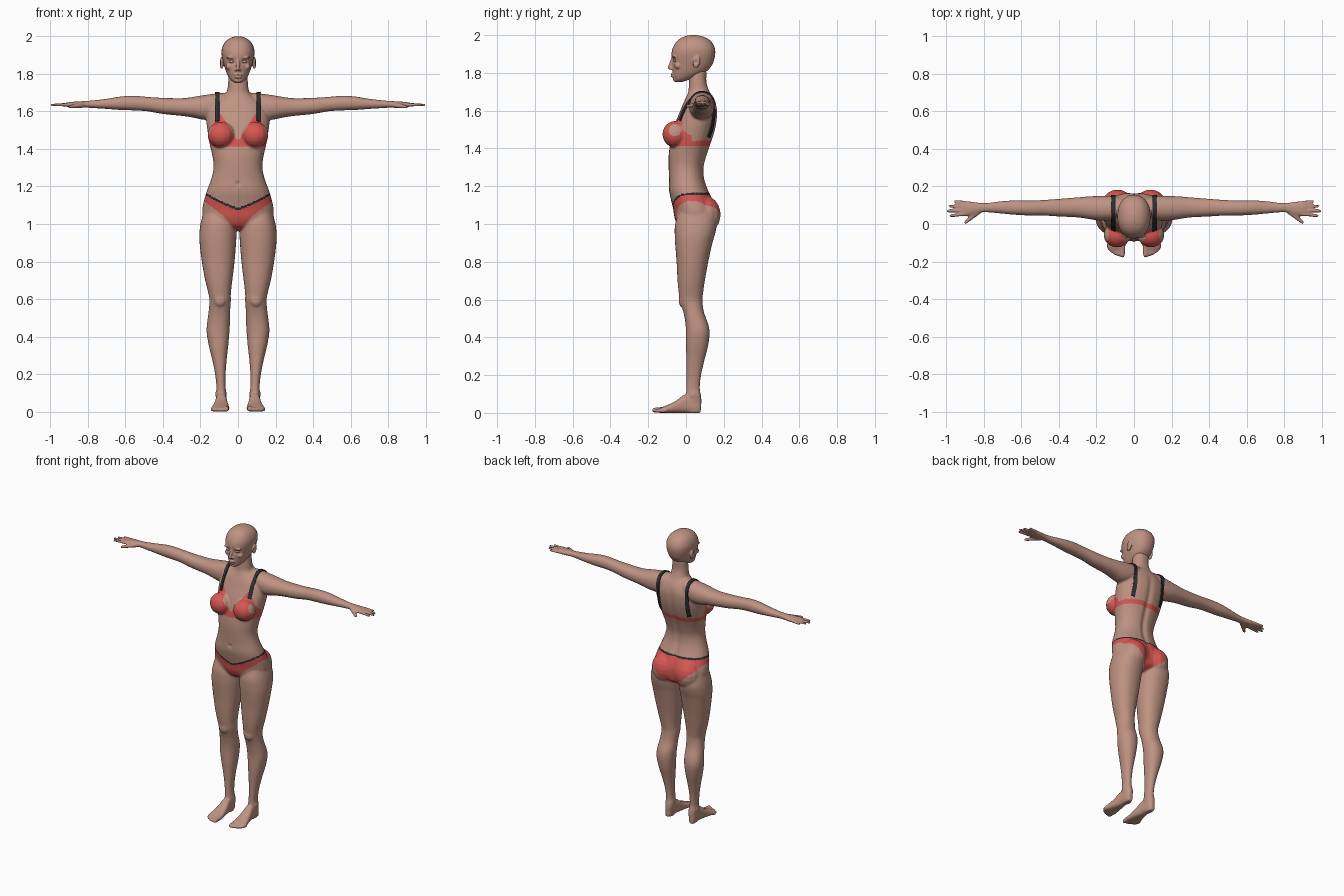
import bpy, bmesh, math
from mathutils import Vector, Matrix
from mathutils.bvhtree import BVHTree

if "Cube" in bpy.data.objects:
    bpy.data.objects.remove(bpy.data.objects["Cube"])


def material(name, rgb):
    m = bpy.data.materials.new(name)
    m.diffuse_color = (*rgb, 1)
    m.use_nodes = True
    m.node_tree.nodes["Principled BSDF"].inputs["Base Color"].default_value = m.diffuse_color
    return m


SKIN = material("skin", (0.52, 0.29, 0.225))
RED = material("red_fabric", (0.68, 0.095, 0.085))
BLACK = material("black_trim", (0.025, 0.027, 0.028))


def spline(rows, steps=3):
    """Catmull-Rom interpolation of section rows."""
    out = []
    for i in range(len(rows) - 1):
        a, b = rows[max(i - 1, 0)], rows[i]
        c, d = rows[i + 1], rows[min(i + 2, len(rows) - 1)]
        for k in range(steps):
            t = k / steps
            out.append([0.5 * (2 * q + (r - p) * t + (2 * p - 5 * q + 4 * r - s) * t * t
                               + (3 * q - p - 3 * r + s) * t ** 3)
                        for p, q, r, s in zip(a, b, c, d)])
    return out + [list(rows[-1])]


def skin_rings(bm, rings):
    """Closed shell over a list of point rings."""
    rings = [[bm.verts.new(p) for p in r] for r in rings]
    n = len(rings[0])
    for r, q in zip(rings, rings[1:]):
        for i in range(n):
            bm.faces.new((r[i], r[(i + 1) % n], q[(i + 1) % n], q[i]))
    bm.faces.new(rings[0])
    bm.faces.new(rings[-1])


def loft(bm, axis, rows, side=1, power=2.2, n=28):
    """Skin of rounded sections: position, then low/high on the other two axes."""
    rings = []
    for pos, a0, a1, b0, b1 in spline(rows):
        ring = []
        for i in range(n):
            t = 2 * math.pi * i / n
            u, v = (math.copysign(abs(f) ** (2 / power), f) for f in (math.cos(t), math.sin(t)))
            co = [(a0 + a1) / 2 + (a1 - a0) / 2 * u, (b0 + b1) / 2 + (b1 - b0) / 2 * v]
            co.insert(axis, pos)
            co[0] *= side
            ring.append(co)
        rings.append(ring)
    skin_rings(bm, rings)


def revolve(bm, profile, m, n=14):
    turn = [2 * math.pi * i / n for i in range(n)]
    skin_rings(bm, [[m @ Vector((r * math.cos(t), r * math.sin(t), h)) for t in turn]
                    for h, r in profile])


def blob(bm, c, r, side=1, tilt=0):
    arc = [math.pi * (i + .3) / 9.6 for i in range(10)]
    m = (Matrix.Translation((c[0] * side, c[1], c[2])) @ Matrix.Rotation(tilt, 4, 'X')
         @ Matrix.Diagonal((*r, 1)))
    revolve(bm, [(-math.cos(a), math.sin(a)) for a in arc], m)


def finger(bm, p, q, r0, r1, side=1):
    """Tapered rod with round ends."""
    p, q = (Vector((v[0] * side, v[1], v[2])) for v in (p, q))
    d = q - p
    arc = [math.radians(a) for a in (8, 35, 62, 90)]
    prof = [(-r0 * math.cos(a), r0 * math.sin(a)) for a in arc]
    prof += [(d.length + r1 * math.cos(a), r1 * math.sin(a)) for a in reversed(arc)]
    revolve(bm, prof, Matrix.Translation(p) @ d.to_track_quat('Z', 'Y').to_matrix().to_4x4(), 12)


def fuse(name, bm, voxel, smooth):
    """Melt overlapping parts into one smooth skin."""
    bmesh.ops.recalc_face_normals(bm, faces=bm.faces)
    me = bpy.data.meshes.new(name)
    bm.to_mesh(me)
    bm.free()
    ob = bpy.data.objects.new(name, me)
    bpy.context.collection.objects.link(ob)
    mod = ob.modifiers.new("fuse", 'REMESH')
    mod.mode = 'VOXEL'
    mod.voxel_size = voxel
    mod = ob.modifiers.new("soften", 'SMOOTH')
    mod.factor = 0.5
    mod.iterations = smooth
    dg = bpy.context.evaluated_depsgraph_get()
    me = bpy.data.meshes.new_from_object(ob.evaluated_get(dg))
    ob.modifiers.clear()
    ob.data = me
    me.materials.clear()
    for m in (SKIN, RED, BLACK):
        me.materials.append(m)
    me.polygons.foreach_set("use_smooth", [True] * len(me.polygons))
    return ob


def dent(me, c, r, push):
    c, push = Vector(c), Vector(push)
    for v in me.vertices:
        d = (v.co - c).length / r
        if d < 2.5:
            v.co += push * math.exp(-d * d)


def plain(name, bm, mat, smooth):
    me = bpy.data.meshes.new(name)
    bmesh.ops.recalc_face_normals(bm, faces=bm.faces)
    bm.to_mesh(me)
    bm.free()
    me.materials.append(mat)
    me.polygons.foreach_set("use_smooth", [smooth] * len(me.polygons))
    ob = bpy.data.objects.new(name, me)
    bpy.context.collection.objects.link(ob)
    return ob


# ---- body: torso with neck, then mirrored arms and legs
bm = bmesh.new()
torso = [(.965, .0, .10, .05), (.99, -.04, .145, .14), (1.03, -.06, .160, .185),
         (1.08, -.068, .160, .190), (1.13, -.08, .142, .180), (1.18, -.09, .118, .165),
         (1.24, -.09, .098, .143), (1.30, -.092, .095, .130), (1.36, -.092, .11, .136),
         (1.42, -.085, .13, .150), (1.48, -.073, .15, .160), (1.54, -.055, .163, .168),
         (1.60, -.03, .166, .165), (1.64, -.014, .158, .14), (1.67, .0, .145, .10),
         (1.70, .012, .125, .062), (1.75, .016, .108, .053), (1.81, .02, .11, .05)]
loft(bm, 2, [(z, -w, w, f, b) for z, f, b, w in torso])
arm = [(.06, .03, .14, 1.58, 1.70), (.12, .02, .15, 1.56, 1.695), (.18, .018, .15, 1.555, 1.687),
       (.24, .026, .147, 1.567, 1.677), (.30, .035, .142, 1.576, 1.670), (.40, .04, .134, 1.586, 1.672),
       (.48, .045, .128, 1.60, 1.677), (.55, .045, .125, 1.605, 1.683), (.62, .048, .126, 1.607, 1.680),
       (.70, .055, .122, 1.613, 1.667), (.78, .062, .112, 1.618, 1.658), (.82, .060, .113, 1.62, 1.655),
       (.87, .045, .12, 1.62, 1.652), (.91, .043, .122, 1.624, 1.648), (.918, .048, .118, 1.628, 1.644)]
leg = [(1.06, .03, .185, -.04, .15), (1.0, .012, .20, -.058, .163), (.95, .008, .206, -.06, .155),
       (.90, .010, .205, -.058, .14), (.80, .018, .193, -.05, .118), (.70, .03, .175, -.045, .10),
       (.63, .038, .158, -.038, .09), (.59, .038, .152, -.032, .087), (.53, .042, .157, -.013, .096),
       (.47, .043, .165, -.003, .118), (.42, .046, .167, .0, .125), (.35, .052, .155, .0, .116),
       (.28, .06, .138, .002, .098), (.20, .066, .122, .003, .080), (.13, .066, .115, .002, .073),
       (.09, .06, .118, .0, .08), (.05, .063, .115, .0, .082), (.0, .07, .11, .01, .076)]
foot = [(.078, .075, .108, 0, .05), (.05, .065, .115, 0, .08), (.0, .06, .118, 0, .10),
        (-.05, .052, .128, 0, .066), (-.09, .047, .138, 0, .045), (-.12, .045, .143, 0, .033),
        (-.14, .05, .138, 0, .024)]
fingers = [(.052, .044, .977), (.072, .069, .994), (.093, .095, .981), (.113, .120, .953)]
toes = [(.062, -.166, .014), (.084, -.163, .0105), (.102, -.155, .0105), (.119, -.144, .010), (.133, -.130, .010)]
for s in (1, -1):
    loft(bm, 0, arm, s)
    loft(bm, 2, leg, s)
    loft(bm, 1, foot, s, 2.6)
    for y0, y1, tip in fingers:
        finger(bm, (.895, y0, 1.636), (tip, y1, 1.634), .0105, .008, s)
    finger(bm, (.83, .066, 1.634), (.898, .008, 1.624), .016, .009, s)
    for x, y, r in toes:
        finger(bm, (x, -.11, r + .004), (x, y, r), r + .003, r, s)
    blob(bm, (.09, -.058, 1.475), (.073, .068, .07), s)       # breast
    blob(bm, (.088, .098, 1.05), (.088, .087, .10), s)        # buttock
    blob(bm, (.096, -.022, .595), (.032, .017, .035), s)      # kneecap
    blob(bm, (.115, .035, .095), (.008, .014, .014), s)       # ankle bone
body = fuse("body", bm, .0065, 4)
me = body.data
dent(me, (0, -.092, 1.215), .011, (0, .009, 0))
for v in me.vertices:                                         # spine groove
    x, y, z = v.co
    if y > .05 and abs(x) < .06 and 1.0 < z < 1.64:
        v.co.y -= .010 * math.exp(-(x / .018) ** 2) * math.sin(math.pi * (z - 1.0) / .64) ** .5


def fabric(p):
    """0 skin, 1 red, 2 black: bikini areas by height and direction."""
    a, front = abs(p.x), p.y < .03
    if a > .22:
        return 0
    if 1.38 < p.z < 1.60:                                     # bra cups and band
        top = 1.443
        if front:
            top = max(top, min(1.44 + 1.6 * a, 1.585, 1.585 - 2.4 * (a - .11)))
        return int(1.412 < p.z < top)
    if .955 < p.z < 1.2:                                      # briefs with dark waist trim
        if front:
            top = 1.088 + .078 * min(a / .172, 1) ** 1.3
            low = .965 + .155 * min(max((a - .02) / .16, 0), 1) ** .7
        else:
            top = 1.166
            low = .965 + .155 * min(a / .18, 1) ** 1.25
        if low < p.z < top:
            return 2 if p.z > top - .012 else 1
    return 0


me.polygons.foreach_set("material_index", [fabric(f.center) for f in me.polygons])

# ---- head with face and ears
bm = bmesh.new()
skull = [(1.752, -.056, -.02, .018), (1.765, -.064, .02, .036), (1.785, -.068, .07, .051),
         (1.81, -.071, .112, .063), (1.84, -.073, .137, .073), (1.87, -.075, .149, .081),
         (1.90, -.077, .155, .087), (1.93, -.071, .153, .087), (1.96, -.055, .139, .076),
         (1.98, -.034, .117, .059), (1.993, -.008, .087, .037), (2.0, .02, .055, .012)]
loft(bm, 2, [(z, -w, w, f, b) for z, f, b, w in skull], power=2.25)
finger(bm, (0, -.071, 1.875), (0, -.086, 1.828), .008, .0105)         # nose
blob(bm, (0, -.070, 1.794), (.023, .012, .006))                       # lips
blob(bm, (0, -.069, 1.782), (.020, .012, .0065))
blob(bm, (0, -.054, 1.766), (.022, .015, .014))                       # chin
for s in (1, -1):
    blob(bm, (.010, -.074, 1.822), (.0085, .011, .0075), s)           # nostril
    blob(bm, (.036, -.062, 1.886), (.027, .014, .008), s)             # brow
    blob(bm, (.048, -.042, 1.838), (.018, .02, .018), s)              # cheekbone
    blob(bm, (.087, .056, 1.858), (.010, .020, .033), s, -.2)         # ear
head = fuse("head", bm, .004, 2)
for s in (1, -1):
    dent(head.data, (.034 * s, -.073, 1.866), .016, (0, .011, 0))     # eye socket
    dent(head.data, (.098 * s, .052, 1.858), .009, (-.007 * s, 0, 0))  # ear hollow

# ---- eyelids: closed almond shapes in the sockets
for s, name in ((1, "left_eye"), (-1, "right_eye")):
    bm = bmesh.new()
    blob(bm, (.034, -.055, 1.865), (.015, .014, .008), s)
    plain(name, bm, SKIN, True)

# ---- shoulder straps: ribbons laid on the body from cup to back band
tree = BVHTree.FromPolygons([v.co for v in me.vertices], [p.vertices[:] for p in me.polygons])
for s, name in ((1, "left_strap"), (-1, "right_strap")):
    bm = bmesh.new()
    rows = []
    for i in range(49):
        t = math.radians(153 - 188 * i / 48)
        d = Vector((0, math.cos(t), math.sin(t)))
        hits = [tree.ray_cast(Vector((x * s, .06, 1.5)) + d * .4, -d)[0] for x in (.099, .121)]
        if all(hits):
            rows.append([bm.verts.new(h + d * .005) for h in hits])
    for a, b in zip(rows, rows[1:]):
        bm.faces.new((a[0], a[1], b[1], b[0]))
    mod = plain(name, bm, BLACK, False).modifiers.new("thickness", 'SOLIDIFY')
    mod.thickness = .006
    mod.offset = 0
